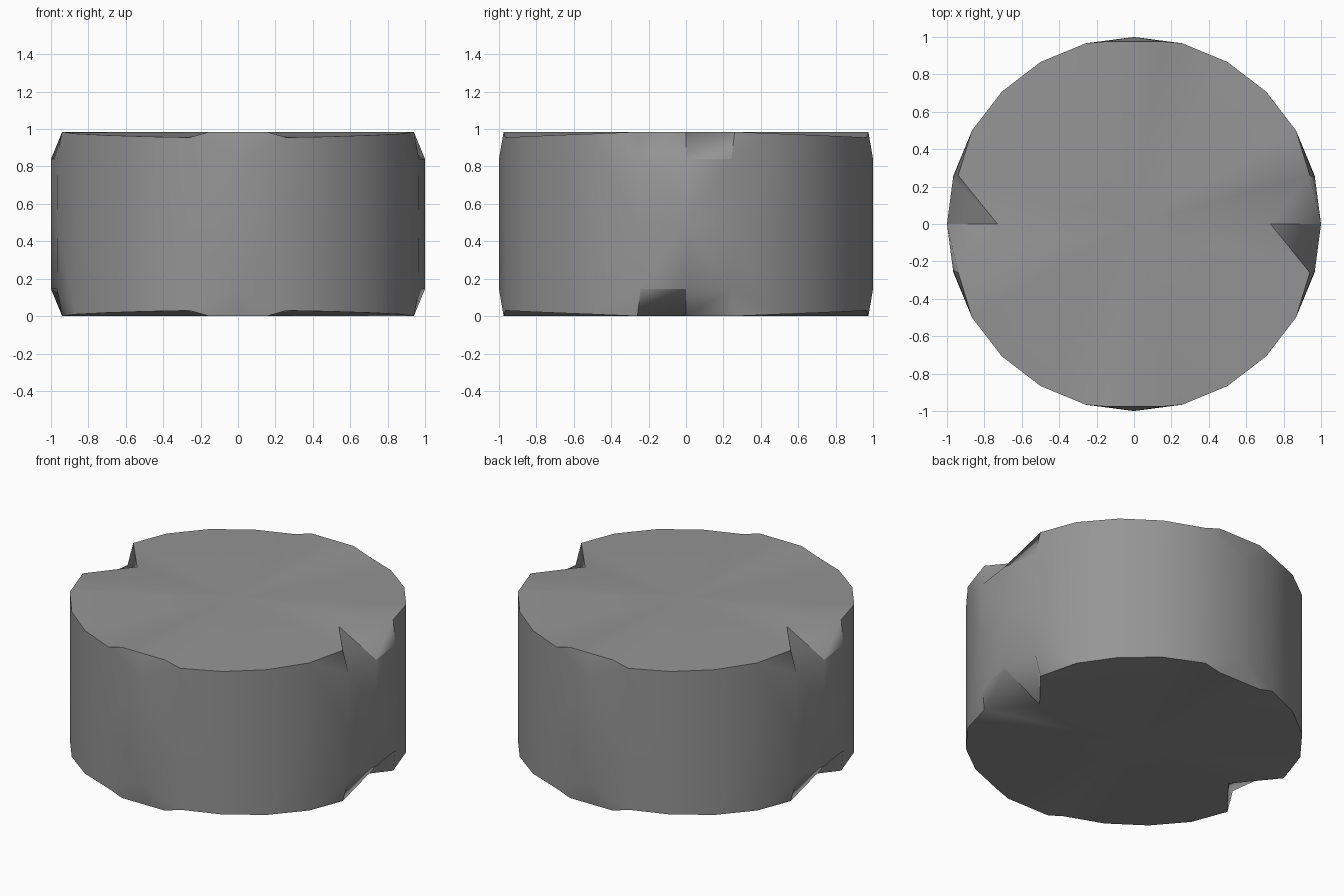
import bpy, bmesh, math
from itertools import product
from mathutils import Vector

if "Cube" in bpy.data.objects:
    bpy.data.objects.remove(bpy.data.objects["Cube"])

H = 0.985          # full height
M = H / 2          # mid plane; one octant is modelled, then mirrored

def rim(deg, z):
    a = math.radians(deg)
    return Vector((math.cos(a), math.sin(a), z - M))

# octant key points (heights measured from the mid plane)
top_z = [0.84, 0.84, 0.975, 0.967, 0.96, 0.955, 0.84]
upper = [rim(15 * i, z) for i, z in enumerate(top_z)]
upper[1] = Vector((0.968, 0.243, 0.84 - M))
middle = [rim(15 * i, M) for i in range(7)]
centre = Vector((0, 0, M))
notch_tip = Vector((0.73, 0, M))
notch_side = Vector((0.94, 0.26, M))
lip_end = Vector((0.155, 0.975, M))
lip_mid = Vector((0, 0.975, M))
CAP, WALL = 1, 2   # smoothing groups

# side wall with the front/back lip and the sliver beside each notch
wall = [(middle[i], middle[i + 1], upper[i + 1], upper[i]) for i in range(6)]
wall += [(notch_side, upper[1], upper[2]),
         (upper[5], upper[6], lip_end), (lip_end, upper[6], lip_mid)]
# top cap fan
edge = [notch_tip, notch_side] + upper[2:6] + [lip_end, lip_mid]
cap = [(centre, a, b) for a, b in zip(edge, edge[1:])]
# one half of each side notch is sloped, the other cut in
sloped = [(notch_tip, upper[0], notch_side), (upper[0], upper[1], notch_side)]
cut_in = [(notch_tip, upper[0], upper[1]), (notch_tip, upper[1], notch_side)]

# mirror the octant over all three axes, swapping the notch halves
bm = bmesh.new()
group = bm.faces.layers.int.new("smooth_group")
for sx, sy, sz in product((1, -1), repeat=3):
    is_sloped = sx * sy * sz > 0
    parts = ((WALL, wall + ([] if is_sloped else cut_in)),
             (CAP, cap + (sloped if is_sloped else [])))
    for g, faces in parts:
        for f in faces:
            vs = [bm.verts.new((p.x * sx, p.y * sy, p.z * sz + M)) for p in f]
            face = bm.faces.new(vs)
            face[group] = g
            face.smooth = True
bmesh.ops.remove_doubles(bm, verts=bm.verts, dist=1e-4)
bmesh.ops.recalc_face_normals(bm, faces=bm.faces)

# keep the border between cap and wall sharp
for e in bm.edges:
    e.smooth = len({f[group] for f in e.link_faces}) == 1

mesh = bpy.data.meshes.new("notched_drum")
bm.to_mesh(mesh)
bm.free()

# dark grey
grey = bpy.data.materials.new("dark_grey")
grey.diffuse_color = (0.3, 0.3, 0.3, 1)
grey.use_nodes = True
grey.node_tree.nodes["Principled BSDF"].inputs["Base Color"].default_value = grey.diffuse_color
mesh.materials.append(grey)
obj = bpy.data.objects.new("notched_drum", mesh)
bpy.context.collection.objects.link(obj)
